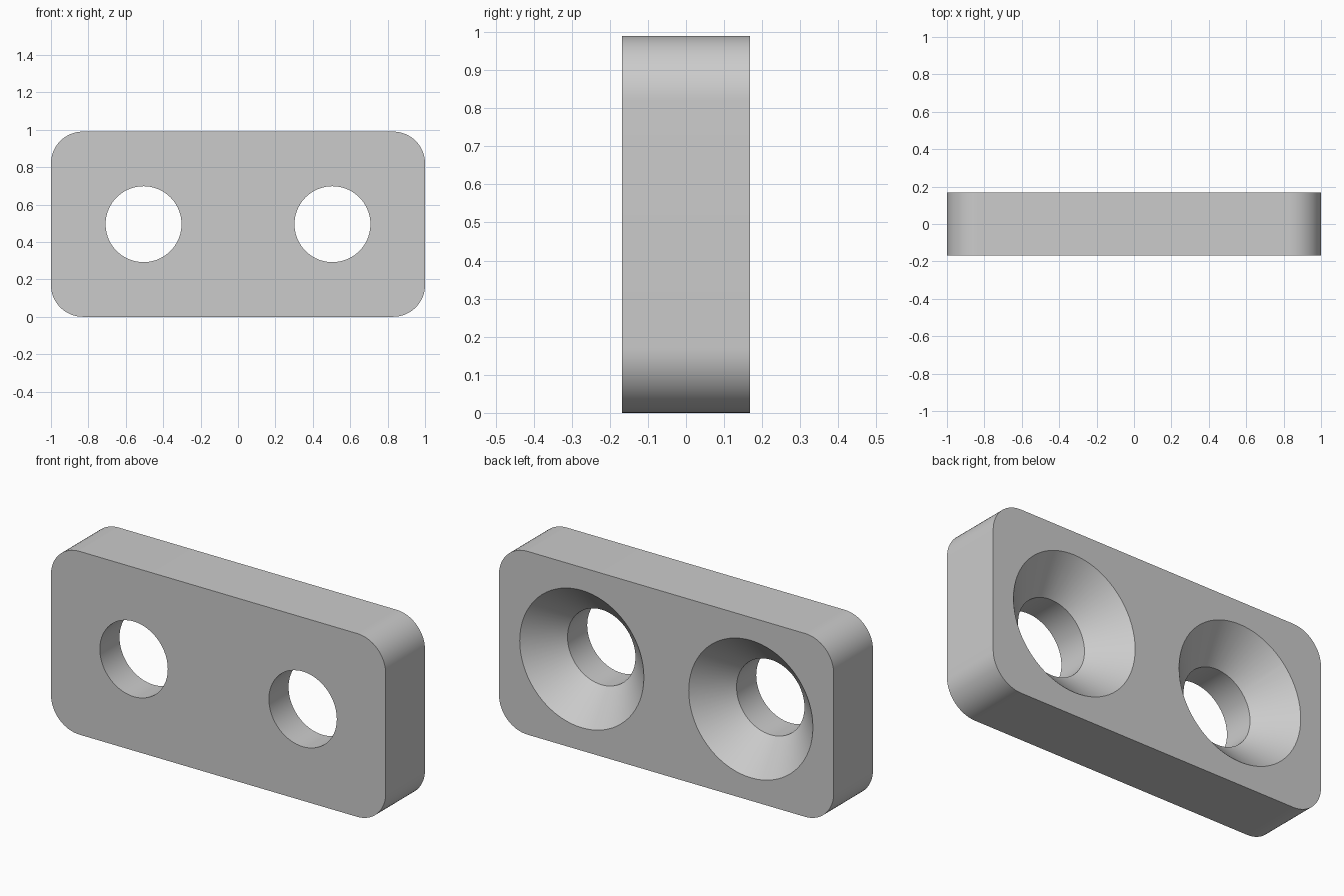
import bpy, bmesh, math
from mathutils import Matrix, Vector

cube = bpy.data.objects.get("Cube")
if cube:
    bpy.data.objects.remove(cube, do_unlink=True)

HALF_W, HEIGHT, HALF_T = 1.0, 0.99, 0.168
CORNER, HOLE_X = 0.17, 0.505
HOLE_R, SINK_R = 0.203, 0.371

grey = bpy.data.materials.new("plain grey")
grey.use_nodes = True
colour = (0.6, 0.6, 0.6, 1)
grey.diffuse_color = colour
grey.node_tree.nodes["Principled BSDF"].inputs["Base Color"].default_value = colour


def make_object(name, bm):
    bmesh.ops.recalc_face_normals(bm, faces=bm.faces)
    mesh = bpy.data.meshes.new(name)
    bm.to_mesh(mesh)
    bm.free()
    mesh.materials.append(grey)
    obj = bpy.data.objects.new(name, mesh)
    bpy.context.collection.objects.link(obj)
    return obj


# Plate: rounded rectangle outline extruded front to back
bm = bmesh.new()
outline = []
steps = 16
for i, (sx, sz) in enumerate([(1, 1), (-1, 1), (-1, -1), (1, -1)]):
    cx = sx * (HALF_W - CORNER)
    cz = HEIGHT / 2 + sz * (HEIGHT / 2 - CORNER)
    for k in range(steps + 1):
        a = math.pi / 2 * (i + k / steps)
        outline.append(bm.verts.new((cx + CORNER * math.cos(a), -HALF_T,
                                     cz + CORNER * math.sin(a))))
face = bm.faces.new(outline)
side = bmesh.ops.extrude_face_region(bm, geom=[face], use_keep_orig=True)
bmesh.ops.translate(bm, vec=(0, 2 * HALF_T, 0),
                    verts=[v for v in side["geom"] if isinstance(v, bmesh.types.BMVert)])
plate = make_object("plate", bm)


# Cutter: straight bore at the front, 45 degree countersink at the back
def countersink_cutter(name, x):
    over = 0.05
    profile = [(0, -HALF_T - over), (HOLE_R, -HALF_T - over), (HOLE_R, 0),
               (SINK_R + over, HALF_T + over), (0, HALF_T + over)]
    bm = bmesh.new()
    verts = [bm.verts.new((r, y, 0)) for r, y in profile]
    edges = [bm.edges.new(pair) for pair in zip(verts, verts[1:])]
    bmesh.ops.spin(bm, geom=verts + edges, cent=(0, 0, 0), axis=(0, 1, 0),
                   angle=math.tau, steps=72)
    bmesh.ops.remove_doubles(bm, verts=bm.verts, dist=0.0001)
    bmesh.ops.translate(bm, verts=bm.verts, vec=(x, 0, HEIGHT / 2))
    return make_object(name, bm)


for name, x in (("left_hole_cutter", HOLE_X), ("right_hole_cutter", -HOLE_X)):
    cutter = countersink_cutter(name, x)
    cutter.hide_render = True
    bpy.context.view_layer.objects.active = plate
    mod = plate.modifiers.new(name, "BOOLEAN")
    mod.operation = "DIFFERENCE"
    mod.solver = "EXACT"
    mod.object = cutter
    bpy.ops.object.modifier_apply(modifier=mod.name)
    bpy.data.objects.remove(cutter, do_unlink=True)

# Smooth the corners and bores, keep the rims sharp
bpy.ops.object.select_all(action="DESELECT")
plate.select_set(True)
bpy.context.view_layer.objects.active = plate
bpy.ops.object.shade_smooth_by_angle(angle=math.radians(30))
